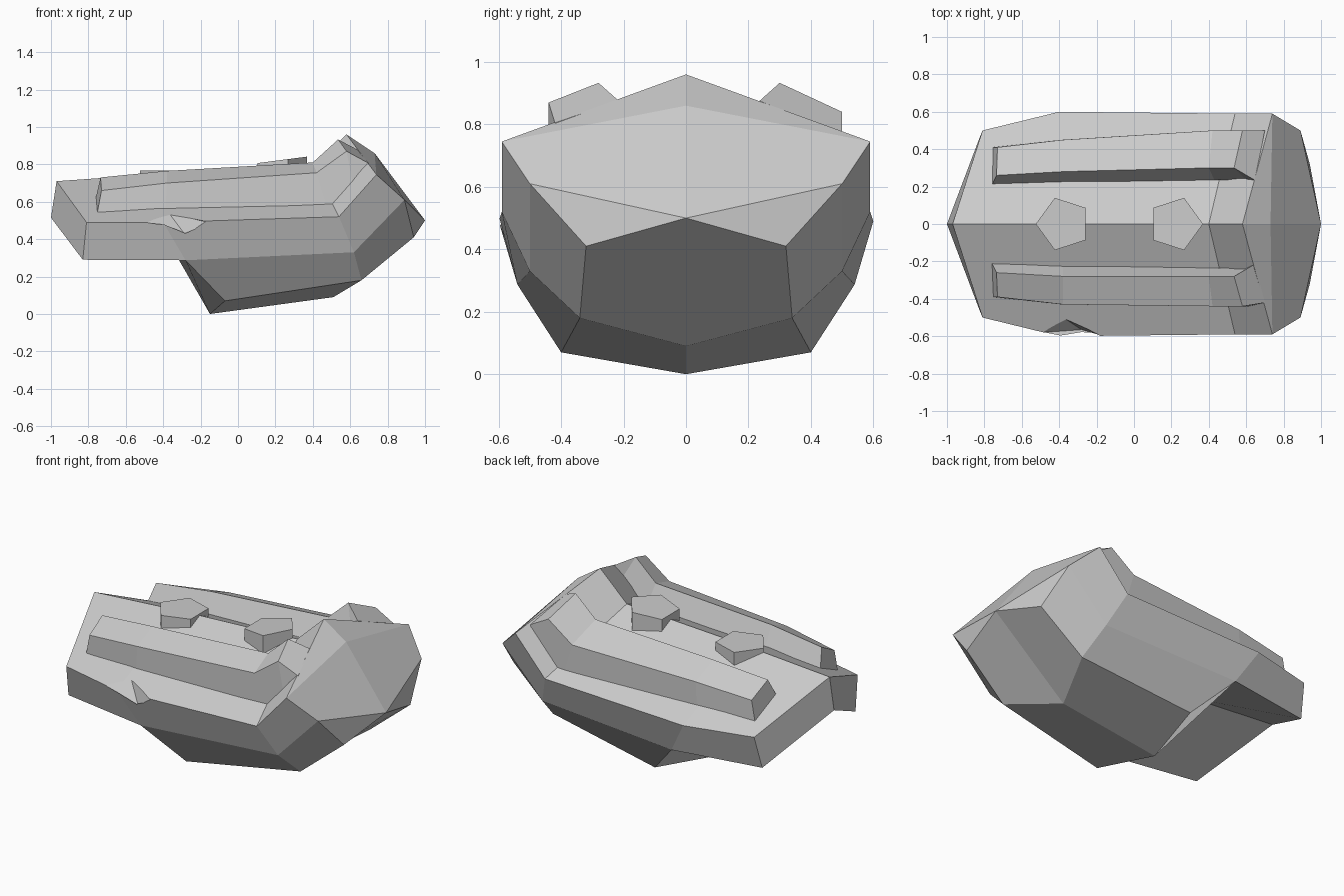
import bpy, bmesh, math
from mathutils import Vector

if "Cube" in bpy.data.objects:
    bpy.data.objects.remove(bpy.data.objects["Cube"])


def make_object(name, verts, faces):
    bm = bmesh.new()
    vs = [bm.verts.new(v) for v in verts]
    for f in faces:
        bm.faces.new([vs[i] for i in f])
    bmesh.ops.remove_doubles(bm, verts=bm.verts, dist=1e-4)
    bmesh.ops.recalc_face_normals(bm, faces=bm.faces)
    me = bpy.data.meshes.new(name)
    bm.to_mesh(me)
    bm.free()
    ob = bpy.data.objects.new(name, me)
    bpy.context.collection.objects.link(ob)
    return ob


# Main body: named corner points of one half, mirrored across y = 0
P = {
    # top centre line, back to nose
    'T0': (-.97, 0, .71), 'T1': (-.4, 0, .75), 'T2': (.4, 0, .79),
    'T3': (.58, 0, .96), 'T4': (.73, 0, .86), 'T5': (1, 0, .5),
    # side rim
    'R0': (-.81, .5, .49), 'R1': (-.4, .6, .49), 'R2': (.54, .59, .52),
    'R3': (.74, .59, .745), 'R4': (.89, .5, .61), 'F': (.94, .32, .41),
    # lower side edge, keel and underside of the overhang
    'L0': (-.83, .45, .29), 'L1': (-.28, .54, .287), 'L2': (.62, .5, .33),
    'B0': (-.07, .4, .07), 'B1': (.66, .34, .18),
    'C0': (-.15, 0, 0), 'C1': (.51, 0, .09),
    'U0': (-1, 0, .515), 'U1': (-.42, 0, .47),
}
HALF = ["T0 T1 R1 R0", "T1 T2 R2 R1", "T2 T3 R3 R2", "T3 T4 R3",
        "T4 T5 R4 R3", "T5 F R4", "R0 R1 L1 L0", "R1 R2 L2 L1",
        "R2 R3 R4 L2", "L2 R4 F B1", "L1 L2 B1 B0", "B0 B1 C1 C0",
        "C1 B1 F T5", "L1 B0 C0 U1", "L0 L1 U1 U0", "T0 R0 L0 U0"]
keys = list(P)
n = len(keys)
verts = [P[k] for k in keys] + [(x, -y, z) for x, y, z in P.values()]
half = [[keys.index(k) for k in f.split()] for f in HALF]
body = make_object("body", verts, half + [[i + n for i in f] for f in half])

# Chip cut out of the front rim
notch = make_object("notch_cutter",
                    [(-.49, -.58, .49), (-.37, -.505, .54), (-.28, -.565, .42),
                     (-.17, -.598, .492), (-.33, -.9, .72)],
                    [(0, 1, 2), (1, 3, 2), (0, 4, 1), (1, 4, 3), (3, 4, 2), (2, 4, 0)])
notch.hide_render = True
notch.hide_viewport = True
cut = body.modifiers.new("notch", 'BOOLEAN')
cut.operation = 'DIFFERENCE'
cut.solver = 'EXACT'
cut.object = notch


# Raised rails: lofted four-sided section that climbs the hump
def rail(name, side, outer_y, inner_y):
    # x and z of: outer base, outer top, inner top, inner base (with its y)
    stations = [
        (-.76, .50, -.73, .66, -.735, .73, -.765, .20, .60),
        (-.39, .50, -.38, .70, -.38, .765, -.38, .22, .64),
        (.49, .53, .42, .755, .40, .81, .43, .235, .68),
        (.62, .66, .58, .87, .535, .933, .60, .235, .80),
        (.70, .70, .70, .805, .645, .875, .645, .21, .80)]
    vs = []
    for (bx, bz, ox, oz, ix, iz, jx, jy, jz), yo, yi in zip(stations, outer_y, inner_y):
        drop = .5 * max(0, yo - .44)
        vs += [(bx, side * yo, bz - drop), (ox, side * yo, oz - drop),
               (ix, side * yi, iz), (jx, side * jy, jz)]
    last = len(vs) - 4
    faces = [(0, 1, 2, 3), (last, last + 1, last + 2, last + 3)]
    for s in range(0, last, 4):
        for k in range(4):
            a, b = s + k, s + (k + 1) % 4
            faces.append((a, b, b + 4, a + 4))
    return make_object(name, vs, faces)


rail("front_rail", -1, (.39, .43, .44, .44, .42), (.26, .28, .28, .28, .215))
rail("back_rail", 1, (.41, .45, .50, .50, .50), (.26, .28, .30, .30, .235))


# Five-sided studs on the centre line, each with one corner pointing outward
def stud(name, cx, cz, facing, slope, r=.147):
    vs = []
    for top in (0, 1):
        for k in range(5):
            a = 2 * math.pi * k / 5
            dx, dy = facing * r * math.cos(a), r * math.sin(a)
            vs.append((cx + dx, dy, cz + slope * dx - (0 if top else .15)))
    faces = [tuple(range(5)), tuple(range(5, 10))]
    faces += [(k, (k + 1) % 5, (k + 1) % 5 + 5, k + 5) for k in range(5)]
    return make_object(name, vs, faces)


stud("rear_stud", -.378, .767, -1, 0)
stud("fore_stud", .222, .822, 1, .13)
